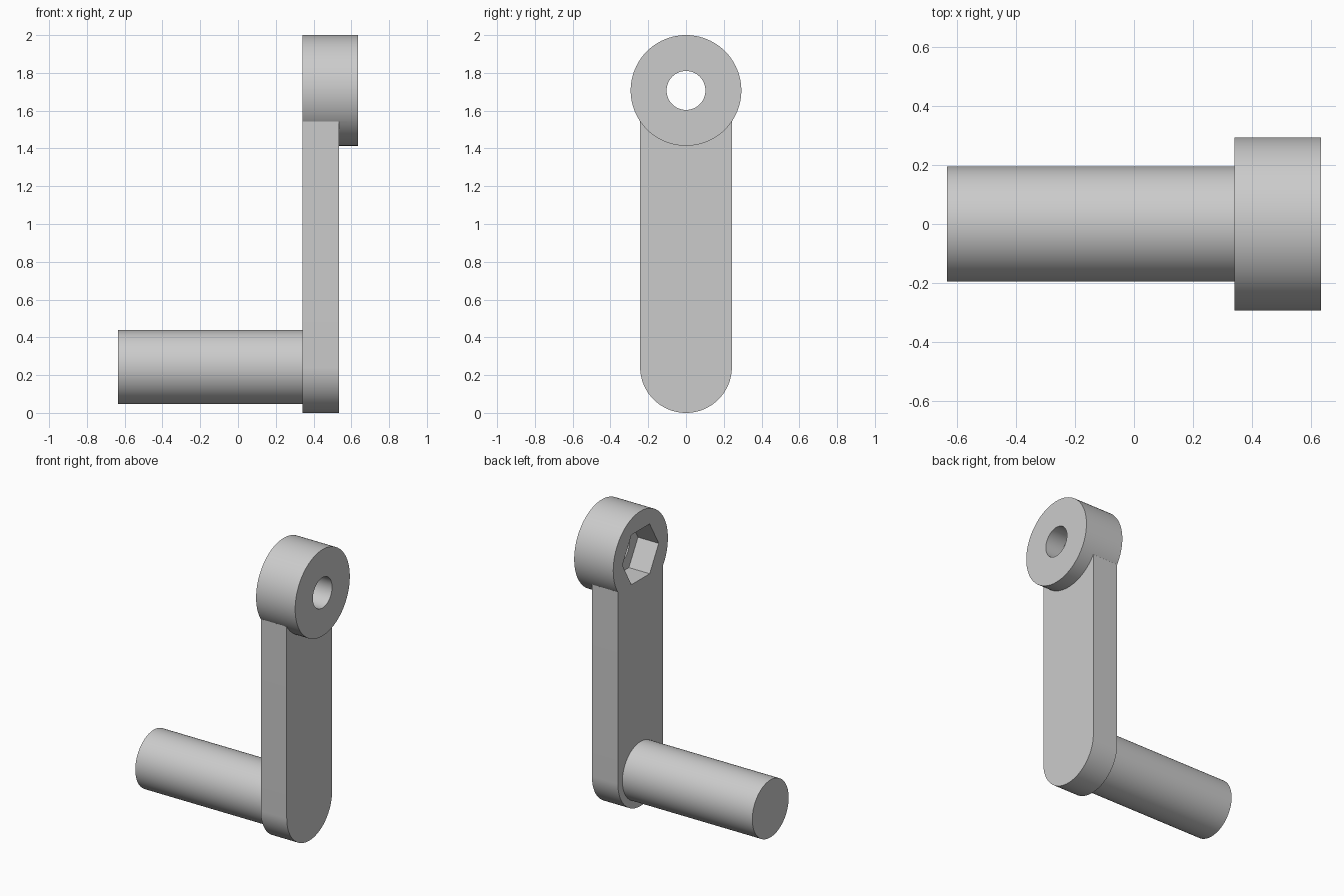
import bpy, bmesh, math
from mathutils import Vector

if "Cube" in bpy.data.objects:
    bpy.data.objects.remove(bpy.data.objects["Cube"], do_unlink=True)

GREY = (0.6, 0.6, 0.6, 1.0)
metal = bpy.data.materials.new("plain grey")
metal.use_nodes = True
metal.diffuse_color = GREY
metal.node_tree.nodes["Principled BSDF"].inputs["Base Color"].default_value = GREY

# Shared layout: inner face of the arm, pivot heights, outer end
INNER, ARM_OUT, END = 0.341, 0.536, 0.634
GRIP_Z, HUB_Z = 0.243, 1.707


def arc(radius, z, start, stop, steps):
    """Points (y, z) along an arc, both ends included."""
    angles = [start + (stop - start) * i / steps for i in range(steps + 1)]
    return [(radius * math.cos(a), z + radius * math.sin(a)) for a in angles]


def circle(radius, z, sides):
    return arc(radius, z, 0, math.tau, sides)[:-1]


def extrude(name, profile, x0, x1):
    """Solid prism of a (y, z) profile between two x positions."""
    bm = bmesh.new()
    face = bm.faces.new([bm.verts.new((x0, y, z)) for y, z in profile])
    result = bmesh.ops.extrude_face_region(bm, geom=[face])
    moved = [v for v in result["geom"] if isinstance(v, bmesh.types.BMVert)]
    bmesh.ops.translate(bm, verts=moved, vec=Vector((x1 - x0, 0, 0)))
    bmesh.ops.recalc_face_normals(bm, faces=bm.faces)
    mesh = bpy.data.meshes.new(name)
    bm.to_mesh(mesh)
    bm.free()
    mesh.materials.append(metal)
    obj = bpy.data.objects.new(name, mesh)
    bpy.context.collection.objects.link(obj)
    return obj


def combine(target, tool, operation):
    """Apply an exact boolean and discard the tool."""
    mod = target.modifiers.new(operation.lower(), "BOOLEAN")
    mod.operation, mod.object, mod.solver = operation, tool, "EXACT"
    bpy.context.view_layer.objects.active = target
    bpy.ops.object.modifier_apply(modifier=mod.name)
    bpy.data.objects.remove(tool, do_unlink=True)


# Flat arm, rounded at the lower end, running up into the hub
arm_profile = arc(0.243, GRIP_Z, math.pi, math.tau, 48)
arm_profile += [(0.243, HUB_Z - 0.05), (-0.243, HUB_Z - 0.05)]
crank = extrude("crank_arm", arm_profile, INNER, ARM_OUT)

# Hub and round grip, fused to the arm
combine(crank, extrude("hub", circle(0.293, HUB_Z, 96), INNER, END), "UNION")
combine(crank, extrude("grip", circle(0.195, GRIP_Z, 96), -END, INNER + 0.1), "UNION")

# Bolt hole through the hub, with a hexagonal nut pocket on the inner face
combine(crank, extrude("bolt_hole", circle(0.103, HUB_Z, 64), INNER - 0.1, END + 0.1), "DIFFERENCE")
combine(crank, extrude("nut_pocket", circle(0.195, HUB_Z, 6), INNER - 0.1, INNER + 0.156), "DIFFERENCE")

# Smooth round walls, sharp rims
bpy.ops.object.select_all(action="DESELECT")
crank.select_set(True)
bpy.context.view_layer.objects.active = crank
bpy.ops.object.shade_smooth_by_angle(angle=math.radians(30))
